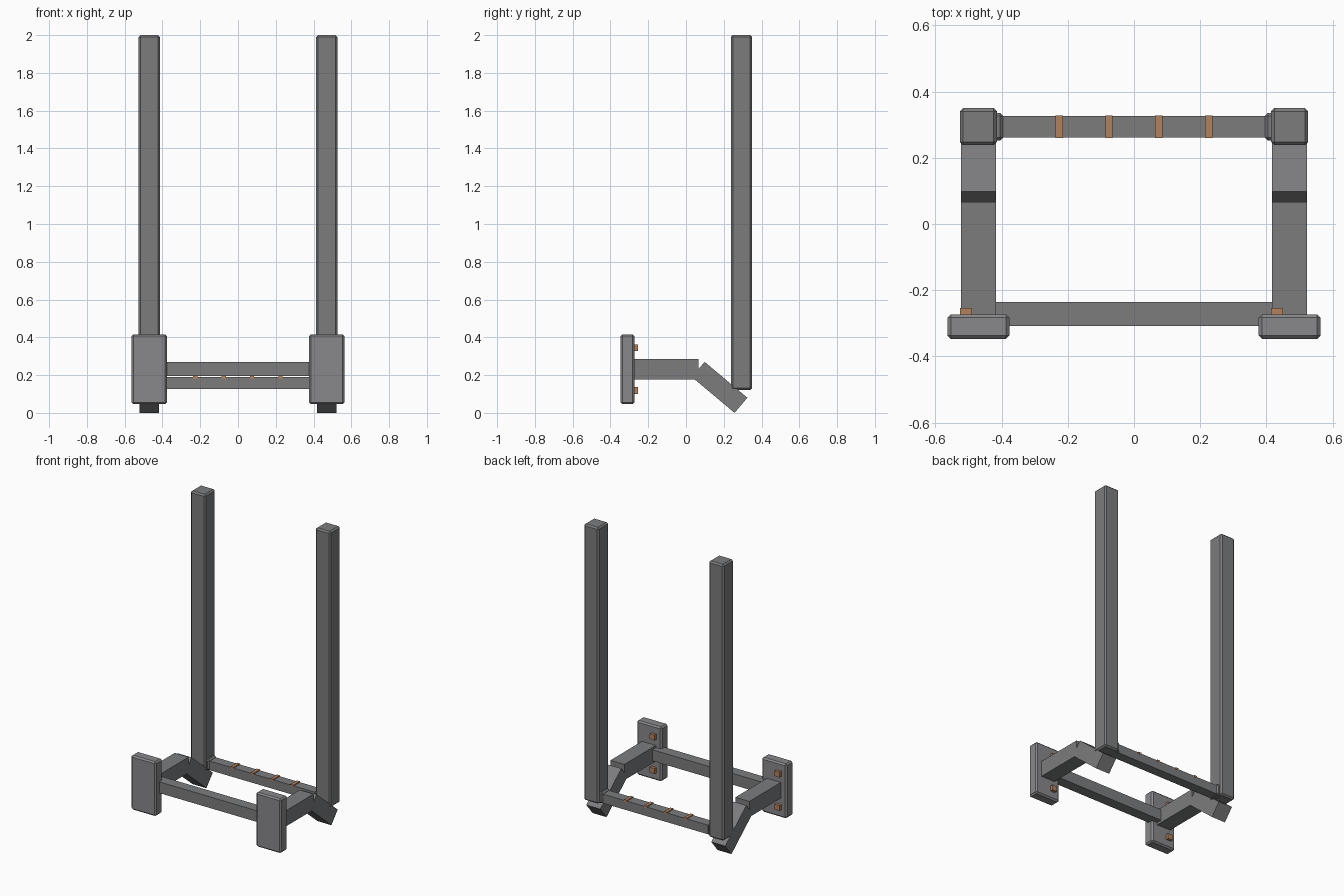
import bpy
from math import radians

if "Cube" in bpy.data.objects:
    bpy.data.objects.remove(bpy.data.objects["Cube"])


def material(name, r, g, b):
    m = bpy.data.materials.new(name)
    m.diffuse_color = (r, g, b, 1)
    m.use_nodes = True
    m.node_tree.nodes["Principled BSDF"].inputs["Base Color"].default_value = m.diffuse_color
    return m


copper = material("copper", 0.45, 0.22, 0.11)
steel = material("dark_steel", 0.20, 0.203, 0.208)
plate_steel = material("plate_steel", 0.25, 0.25, 0.26)


def box(name, x, y, z, bevel=0, rot_x=0, mat=steel):
    """Box from (min, max) ranges, optional chamfer and tilt about its centre."""
    bpy.ops.mesh.primitive_cube_add(
        size=1, location=[(a + b) / 2 for a, b in (x, y, z)])
    o = bpy.context.object
    o.name = name
    o.scale = [b - a for a, b in (x, y, z)]
    bpy.ops.object.transform_apply(location=False, rotation=False, scale=True)
    o.rotation_euler.x = radians(rot_x)
    if bevel:
        m = o.modifiers.new("chamfer", "BEVEL")
        m.width = bevel
        m.segments = 1
    o.data.materials.append(mat)
    return o


def around(c, size):
    return (c - size / 2, c + size / 2)


for side, s in (("left", -1), ("right", 1)):
    cx = s * 0.47
    # upright and its foot plate
    box(side + "_post", around(cx, 0.112), (0.238, 0.35), (0.122, 2.0), 0.01)
    box(side + "_plate", around(cx, 0.187), (-0.347, -0.273), (0.046, 0.416), 0.01,
        mat=plate_steel)
    # side arm: level part and sloping part
    box(side + "_arm", around(cx, 0.105), (-0.30, 0.066), (0.178, 0.285))
    box(side + "_sloping_arm", around(cx, 0.105), around(0.178, 0.295),
        around(0.135, 0.105), rot_x=-40)
    # collar where the rear bar meets the post
    box(side + "_collar", around(s * 0.42, 0.05), (0.252, 0.336), (0.124, 0.2), 0.01)
    # bolts behind the plate
    for i, z in enumerate((0.118, 0.345)):
        box(f"{side}_bolt_{i}", around(cx - 0.038, 0.036), (-0.29, -0.253),
            around(z, 0.036), mat=copper)

# cross bars
box("front_bar", (-0.42, 0.42), (-0.308, -0.235), (0.194, 0.27))
box("rear_bar", (-0.42, 0.42), (0.261, 0.327), (0.127, 0.189))

# straps on the rear bar
for i in range(4):
    box(f"strap_{i}", around(-0.226 + 0.1505 * i, 0.022), (0.26, 0.328),
        (0.18, 0.195), mat=copper)
